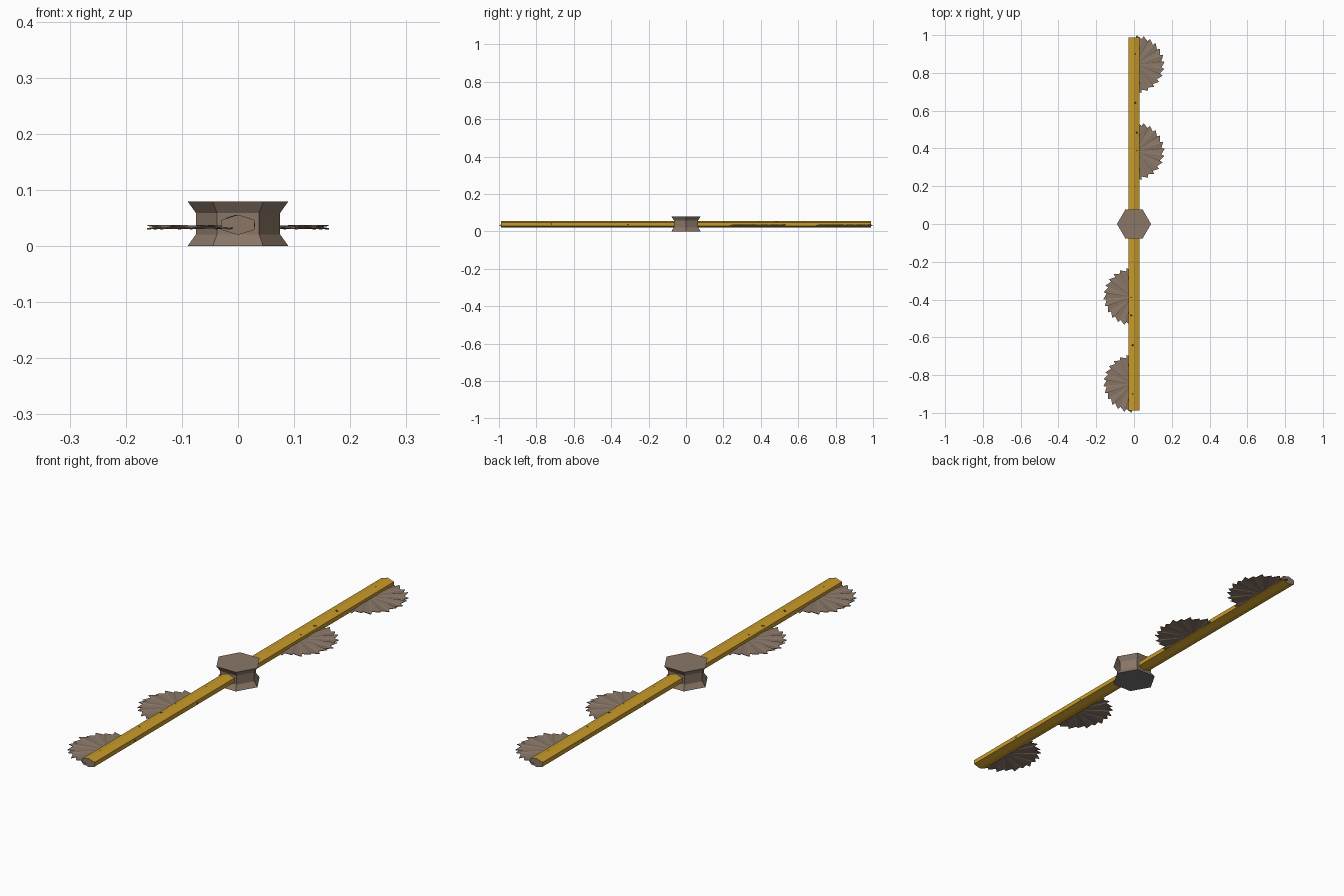
import bpy, bmesh, math
from mathutils import Matrix, Vector

if "Cube" in bpy.data.objects:
    bpy.data.objects.remove(bpy.data.objects["Cube"])


def material(name, rgb):
    m = bpy.data.materials.new(name)
    m.diffuse_color = (*rgb, 1)
    m.use_nodes = True
    m.node_tree.nodes["Principled BSDF"].inputs["Base Color"].default_value = m.diffuse_color
    return m


STEEL = material("worn brown steel", (0.255, 0.185, 0.137))
YELLOW = material("yellow paint", (0.57, 0.325, 0.022))
GREY = material("dark grey", (0.18, 0.18, 0.185))
RUST = material("dark rust", (0.09, 0.055, 0.03))


def finish(name, bm, mats):
    bmesh.ops.recalc_face_normals(bm, faces=bm.faces[:])
    me = bpy.data.meshes.new(name)
    bm.to_mesh(me)
    bm.free()
    for m in mats:
        me.materials.append(m)
    ob = bpy.data.objects.new(name, me)
    bpy.context.collection.objects.link(ob)
    return ob


def loft(bm, rings):
    """Skin a list of closed rings and cap both ends."""
    vs = [[bm.verts.new(p) for p in r] for r in rings]
    n = len(vs[0])
    for a, b in zip(vs, vs[1:]):
        for i in range(n):
            j = (i + 1) % n
            bm.faces.new((a[i], a[j], b[j], b[i]))
    bm.faces.new(vs[0][::-1])
    bm.faces.new(vs[-1])


HEX = [math.radians(60 * i) for i in range(6)]

# Central hexagonal spool with a grey underside
bm = bmesh.new()
loft(bm, [[(r * math.cos(a), r * math.sin(a), z) for a in HEX]
          for r, z in ((0.09, 0), (0.075, 0.021), (0.075, 0.059), (0.09, 0.08))])
hub = finish("hub", bm, [STEEL, GREY])
for p in hub.data.polygons:
    if p.normal.z < -0.99:
        p.material_index = 1

# Long hexagonal beam with bare steel ends
CZ = 0.038
bm = bmesh.new()
loft(bm, [[(0.0335 * math.sin(a), y, CZ + 0.018 * math.cos(a)) for a in HEX]
          for y in (-0.988, 0.988)])
beam = finish("beam", bm, [YELLOW, STEEL])
for p in beam.data.polygons:
    if abs(p.normal.y) > 0.9:
        p.material_index = 1


# Half saw blades, thin plates whose teeth are set alternately up and down
def saw_blade(name, y, turn):
    bm = bmesh.new()
    teeth, z0, h = 13, 0.034, 0.001
    top, bot = [], []

    def add(r, a, dz):
        x, yy = 0.008 + r * math.cos(a), y + r * math.sin(a)
        top.append(bm.verts.new((x, yy, z0 + dz + h)))
        bot.append(bm.verts.new((x, yy, z0 + dz - h)))

    step = math.pi / teeth
    for i in range(teeth):
        a = -math.pi / 2 + i * step
        add(0.138, a, 0)
        add(0.155, a + step * 0.85, 0.003 if i % 2 else -0.003)
    add(0.138, math.pi / 2, 0)
    ct = bm.verts.new((0.008, y, z0 + h))
    cb = bm.verts.new((0.008, y, z0 - h))
    for i in range(len(top) - 1):
        bm.faces.new((ct, top[i], top[i + 1]))
        bm.faces.new((cb, bot[i + 1], bot[i]))
        bm.faces.new((top[i], bot[i], bot[i + 1], top[i + 1]))
    bm.faces.new((ct, cb, bot[0], top[0]))
    bm.faces.new((ct, top[-1], bot[-1], cb))
    bmesh.ops.transform(bm, matrix=Matrix.Rotation(turn, 4, 'Z'), verts=bm.verts[:])
    finish(name, bm, [STEEL])


for s, side in enumerate(("back", "front")):
    for label, y in (("inner", 0.385), ("outer", 0.845)):
        saw_blade(f"{side}_{label}_saw_blade", y, math.pi * s)

# Tiny rivets on the beam's sloping top faces and vertical sides
bm = bmesh.new()
slope = Vector((0.009, 0, 0.029)).normalized()
spots = [((0.008, y), slope, r) for y, r in
         ((0.64, 0.007), (0.9, 0.003), (0.2, 0.003))]
spots += [((0.016, y), slope, r) for y, r in ((0.485, 0.007), (0.39, 0.004))]
spots += [((0.029, y), Vector((1, 0, 0)), 0.004) for y in (-0.72, -0.31)]
for turn in (0, math.pi):
    R = Matrix.Rotation(turn, 4, 'Z')
    for (x, y), n, r in spots:
        z = CZ if n.x > 0.9 else CZ + 0.018 - 0.31 * x
        M = R @ Matrix.Translation((x, y, z)) @ n.to_track_quat('Z', 'Y').to_matrix().to_4x4()
        bmesh.ops.create_cone(bm, cap_ends=True, segments=6, radius1=r,
                              radius2=r * 0.7, depth=0.002, matrix=M)
finish("rivets", bm, [RUST])
